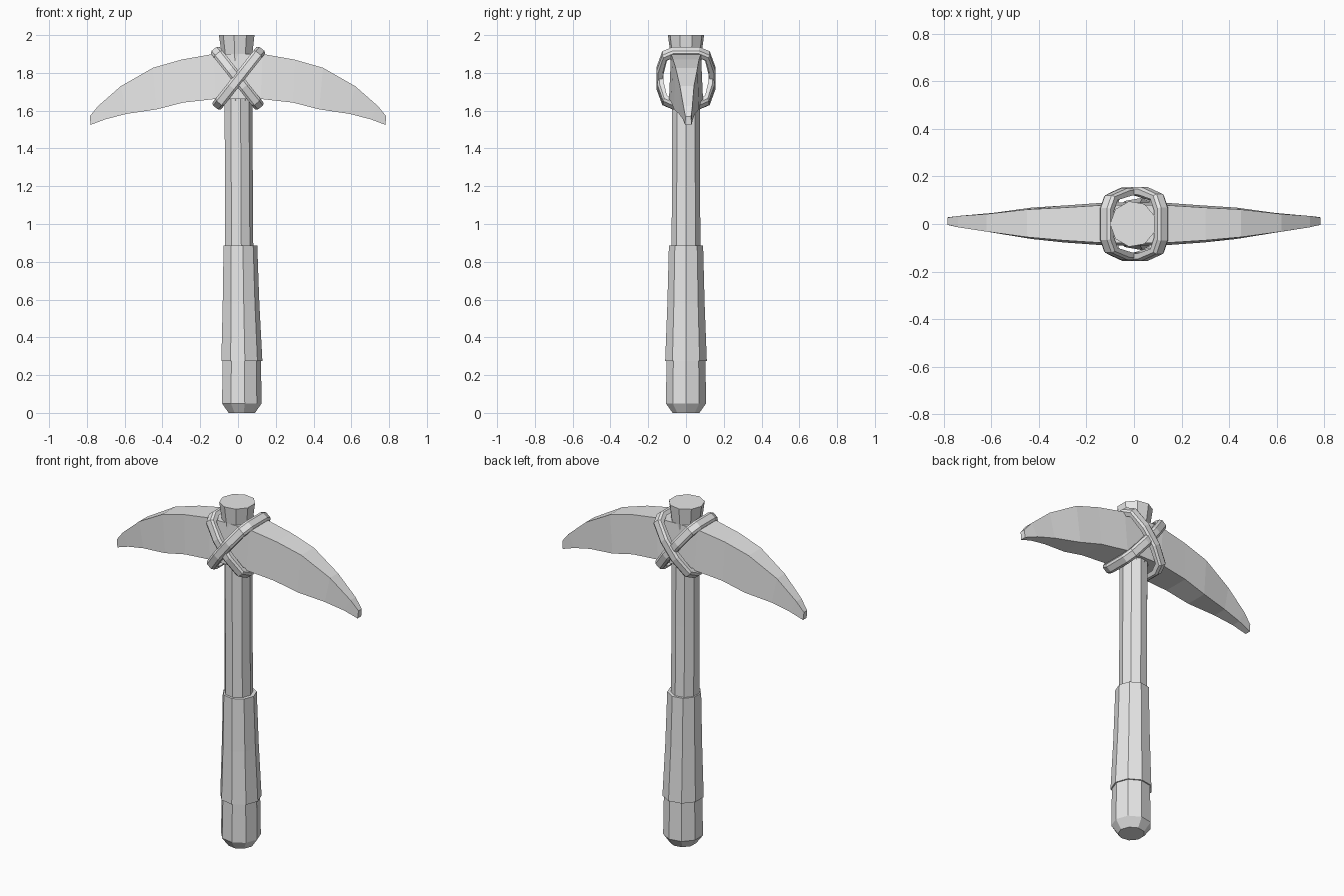
import bpy
import math
from mathutils import Vector

old = bpy.data.objects.get("Cube")
if old:
    bpy.data.objects.remove(old, do_unlink=True)

grey = bpy.data.materials.new("plain_grey")
grey.use_nodes = True
grey.diffuse_color = (0.8, 0.8, 0.8, 1)
grey.node_tree.nodes["Principled BSDF"].inputs["Base Color"].default_value = (0.8, 0.8, 0.8, 1)


def loft(name, rings, closed=False):
    """Skin a list of equal-length rings; cap the ends unless closed."""
    n, m = len(rings[0]), len(rings)
    verts = [p for ring in rings for p in ring]
    faces = []
    for i in range(m if closed else m - 1):
        a, b = i * n, (i + 1) % m * n
        for j in range(n):
            k = (j + 1) % n
            faces.append((a + j, a + k, b + k, b + j))
    if not closed:
        faces += [tuple(reversed(range(n))), tuple(range((m - 1) * n, m * n))]
    mesh = bpy.data.meshes.new(name)
    mesh.from_pydata(verts, [], faces)
    mesh.materials.append(grey)
    obj = bpy.data.objects.new(name, mesh)
    bpy.context.collection.objects.link(obj)
    # Make all normals point outward
    import bmesh
    bm = bmesh.new()
    bm.from_mesh(mesh)
    bmesh.ops.recalc_face_normals(bm, faces=bm.faces)
    bm.to_mesh(mesh)
    bm.free()
    return obj


def turned(name, profile, start=0.0, sides=9):
    """Nine-sided post from (height, radius, x offset) rows."""
    angles = [start + math.tau * i / sides for i in range(sides)]
    return loft(name, [[(x + r * math.cos(a), r * math.sin(a), z) for a in angles]
                       for z, r, x in profile])


# Handle: pommel, wrapped grip, shaft and flared top
turned("pommel", [(0, 0.072, 0.018), (0.05, 0.108, 0.017), (0.3, 0.104, 0.017)])
turned("grip", [(0.275, 0.112, 0.017), (0.58, 0.1, 0.013), (0.885, 0.092, 0.01)])
turned("shaft", [(0.86, 0.077, 0.004), (1.3, 0.076, 0.002), (1.7, 0.076, 0)])
turned("shaft_top", [(1.65, 0.074, 0), (1.9, 0.084, -0.003), (2.0, 0.097, -0.004)], math.pi)

# Curved pick head: top x, top z, bottom x, bottom z, half width, y centre
half = [
    (0.785, 1.57, 0.78, 1.525, 0.017, 0.012),
    (0.74, 1.625, 0.70, 1.555, 0.027, 0.01),
    (0.62, 1.73, 0.59, 1.583, 0.042, 0.005),
    (0.45, 1.827, 0.43, 1.607, 0.066, 0.003),
    (0.30, 1.87, 0.29, 1.643, 0.078, 0),
    (0.13, 1.90, 0.12, 1.662, 0.09, 0),
]


def blade_ring(side, row):
    xt, zt, xb, zb, w, y = row
    t = w * 0.88
    return [(side * xt, y - t, zt), (side * xt, y + t, zt),
            (side * xb, y + w, zb), (side * xb, y - w, zb)]


loft("pick_head", [blade_ring(-1, r) for r in half] + [blade_ring(1, r) for r in reversed(half)])

# Crossed lashing loops: bevelled band swept round the head on each diagonal
quarter = [(0.198, 0.068), (0.168, 0.122), (0.06, 0.152)]
path = (quarter + [(-u, y) for u, y in reversed(quarter)]
        + [(-u, -y) for u, y in quarter] + [(u, -y) for u, y in reversed(quarter)])
band = [(-0.029, 0.034), (-0.029, 0.01), (-0.017, 0), (0.017, 0), (0.029, 0.01), (0.029, 0.034)]

for name, side, reach in (("lashing_left", 1, 1.03), ("lashing_right", -1, 0.99)):
    along = Vector((side * 0.62, 0, 0.785)).normalized()
    across = Vector((along.z, 0, -along.x))
    centre = Vector((0.004 * side, 0, 1.772))
    rings = []
    for u, y in path:
        out = along * u + Vector((0, y * reach, 0))
        rings.append([centre + out - out.normalized() * depth + across * w for w, depth in band])
    loft(name, rings, closed=True)
